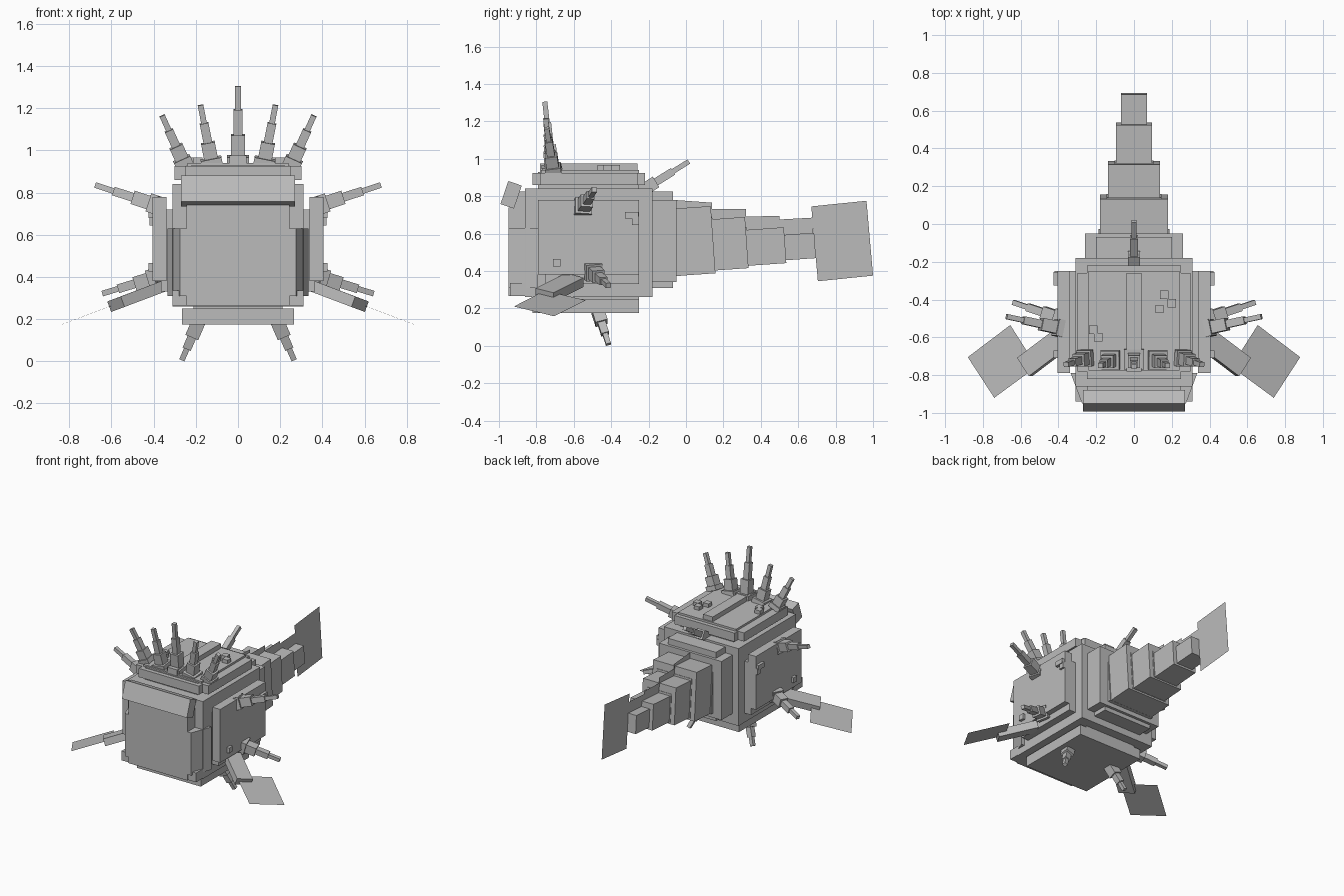
import bpy, bmesh
from mathutils import Vector, Matrix

cube = bpy.data.objects.get("Cube")
if cube:
    bpy.data.objects.remove(cube, do_unlink=True)

grey = bpy.data.materials.new("stone_grey")
grey.use_nodes = True
grey.diffuse_color = (0.5, 0.5, 0.5, 1)
grey.node_tree.nodes["Principled BSDF"].inputs["Base Color"].default_value = (0.5, 0.5, 0.5, 1)


def finish(name, bm):
    bmesh.ops.recalc_face_normals(bm, faces=bm.faces)
    mesh = bpy.data.meshes.new(name)
    bm.to_mesh(mesh)
    bm.free()
    mesh.materials.append(grey)
    obj = bpy.data.objects.new(name, mesh)
    bpy.context.collection.objects.link(obj)
    return obj


def add_box(bm, center, size, rot=Matrix()):
    mat = Matrix.Translation(center) @ rot @ Matrix.Diagonal((*size, 1))
    bmesh.ops.create_cube(bm, size=1, matrix=mat)


def box(name, x, y, z, rot=Matrix()):
    """Box from (low, high) ranges, turned about its centre."""
    bm = bmesh.new()
    center = [sum(r) / 2 for r in (x, y, z)]
    add_box(bm, center, [r[1] - r[0] for r in (x, y, z)], rot)
    return finish(name, bm)


def pair(name, x, y, z):
    box("left_" + name, x, y, z)
    box("right_" + name, (-x[1], -x[0]), y, z)


def panel(name, points):
    bm = bmesh.new()
    bm.faces.new([bm.verts.new(p) for p in points])
    return finish(name, bm)


def prism(name, outline, z0, z1):
    bm = bmesh.new()
    face = bm.faces.new([bm.verts.new((x, y, z0)) for x, y in outline])
    top = bmesh.ops.extrude_face_region(bm, geom=[face])["geom"]
    verts = [v for v in top if isinstance(v, bmesh.types.BMVert)]
    bmesh.ops.translate(bm, verts=verts, vec=(0, 0, z1 - z0))
    return finish(name, bm)


def spine(name, base, tip, foot=0.0):
    """Three stepped blocks from base to tip, with an optional foot block."""
    bm = bmesh.new()
    base, tip = Vector(base), Vector(tip)
    axis = tip - base
    # keep the block sides square to the model
    z = axis.normalized()
    ref = Vector((0, 1, 0)) if abs(z.y) < 0.7 else Vector((1, 0, 0))
    x = ref.cross(z).normalized()
    rot = Matrix((x, z.cross(x), z)).transposed().to_4x4()
    for start, end, width in ((-0.08, 0.34, 0.066), (0.34, 0.68, 0.042), (0.68, 1, 0.027)):
        add_box(bm, base + axis * (start + end) / 2,
                (width, width, axis.length * (end - start)), rot)
    if foot:
        add_box(bm, base, (foot, foot, 0.035), rot)
    return finish(name, bm)


# Body core and plates
box("body", (-0.31, 0.31), (-0.86, -0.18), (0.26, 0.84))
box("back_neck", (-0.22, 0.22), (-0.79, -0.25), (0.83, 0.93))
box("back_plate_long", (-0.25, 0.25), (-0.82, -0.22), (0.86, 0.925))
box("back_plate_wide", (-0.30, 0.30), (-0.78, -0.26), (0.86, 0.925))
box("back_upper_plate", (-0.24, 0.24), (-0.775, -0.25), (0.92, 0.94))
box("back_ridge", (-0.04, 0.04), (-0.78, -0.26), (0.93, 0.975))
box("belly_plate", (-0.265, 0.265), (-0.82, -0.25), (0.175, 0.25))
box("belly_neck", (-0.21, 0.21), (-0.80, -0.25), (0.24, 0.28))
pair("side_plate", (0.30, 0.365), (-0.75, -0.25), (0.33, 0.72))
pair("side_outer_plate", (0.34, 0.405), (-0.79, -0.25), (0.38, 0.78))

# Small bumps on the sides and back
pair("side_bump_high", (0.36, 0.425), (-0.325, -0.255), (0.68, 0.715))
pair("side_bump_mid", (0.38, 0.42), (-0.29, -0.25), (0.645, 0.69))
pair("side_bump_low", (0.38, 0.425), (-0.71, -0.67), (0.425, 0.465))
for i, (x, y) in enumerate(((-0.215, -0.56), (-0.19, -0.60), (0.16, -0.375), (0.20, -0.42), (0.135, -0.45))):
    box(f"back_bump_{i}", (x - 0.022, x + 0.022), (y - 0.022, y + 0.022), (0.92, 0.967))

# Face
box("face", (-0.245, 0.245), (-0.93, -0.85), (0.265, 0.825))
box("mouth_panel", (-0.245, 0.245), (-0.95, -0.9), (0.265, 0.74))
box("brow", (-0.27, 0.27), (-0.973, -0.897), (0.742, 0.872), Matrix.Rotation(-0.33, 4, "X"))
pair("jaw_corner", (0.19, 0.31), (-0.94, -0.82), (0.265, 0.335))
for side, s in (("left", 1), ("right", -1)):
    outline = ((0.2, -0.95), (0.275, -0.95), (0.335, -0.79), (0.2, -0.79))
    prism(side + "_cheek", [(s * x, y) for x, y in outline], 0.31, 0.63)

# Tail root and stepped tail
box("tail_root_wide", (-0.26, 0.26), (-0.19, -0.05), (0.34, 0.78))
box("tail_root_tall", (-0.20, 0.20), (-0.19, -0.07), (0.31, 0.825))
tail = ((-0.06, 0.145, 0.18, 0.56), (0.13, 0.325, 0.137, 0.545),
        (0.31, 0.53, 0.096, 0.53), (0.51, 0.69, 0.068, 0.53))
tilt = Matrix.Rotation(0.07, 4, "X")
for i, (y0, y1, half, z) in enumerate(tail):
    box(f"tail_block_{i}", (-half, half), (y0, y1), (z - half, z + half), tilt)
    box(f"tail_collar_{i}", (-half - 0.008, half + 0.008), (y0 - 0.01, y0 + 0.02),
        (z - half - 0.008, z + half + 0.008), tilt)

# Thin fins along the tail
crest = ((-0.07, 0.14, 0.78, 0.765), (0.14, 0.32, 0.73, 0.73),
         (0.32, 0.50, 0.69, 0.695), (0.50, 0.68, 0.675, 0.685))
for i, (y0, y1, z0, z1) in enumerate(crest):
    panel(f"tail_crest_{i}", ((0, y0, 0.55), (0, y1, 0.55), (0, y1, z1), (0, y0, z0)))
panel("tail_fin", ((0, 0.67, 0.745), (0, 0.965, 0.775), (0, 1.0, 0.375), (0, 0.705, 0.345)))

# Side fins: thick root block and a thin blade
for side, s in (("left", 1), ("right", -1)):
    blade = ((0.655, -0.535, 0.243), (0.88, -0.705, 0.158), (0.74, -0.92, 0.21), (0.515, -0.755, 0.295))
    pts = [Vector((s * x, y, z)) for x, y, z in blade]
    panel(side + "_fin_blade", pts)
    u = (pts[1] - pts[0]).normalized()
    n = u.cross(pts[2] - pts[1]).normalized()
    rot = Matrix((u, n.cross(u), n)).transposed().to_4x4()
    bm = bmesh.new()
    add_box(bm, (s * 0.472, -0.676, 0.311), (0.28, 0.118, 0.053), rot)
    finish(side + "_fin_root", bm)

# Spines
spine("crown_spine", (0, -0.715, 0.955), (0, -0.755, 1.305), 0.105)
spine("rear_spine", (0, -0.25, 0.82), (0, 0.015, 0.985))
spines = {
    "inner_crown_spine": ((0.125, -0.72, 0.945), (0.178, -0.75, 1.215), 0.10),
    "outer_crown_spine": ((0.26, -0.71, 0.945), (0.36, -0.745, 1.165), 0.085),
    "upper_side_spine": ((0.40, -0.55, 0.745), (0.675, -0.49, 0.835), 0.09),
    "lower_side_spine": ((0.40, -0.495, 0.395), (0.64, -0.415, 0.322), 0.09),
    "belly_spine": ((0.19, -0.47, 0.18), (0.265, -0.415, 0.008), 0.0),
}
for name, (base, tip, foot) in spines.items():
    for side, s in (("left", 1), ("right", -1)):
        spine(f"{side}_{name}", (s * base[0], *base[1:]), (s * tip[0], *tip[1:]), foot)
